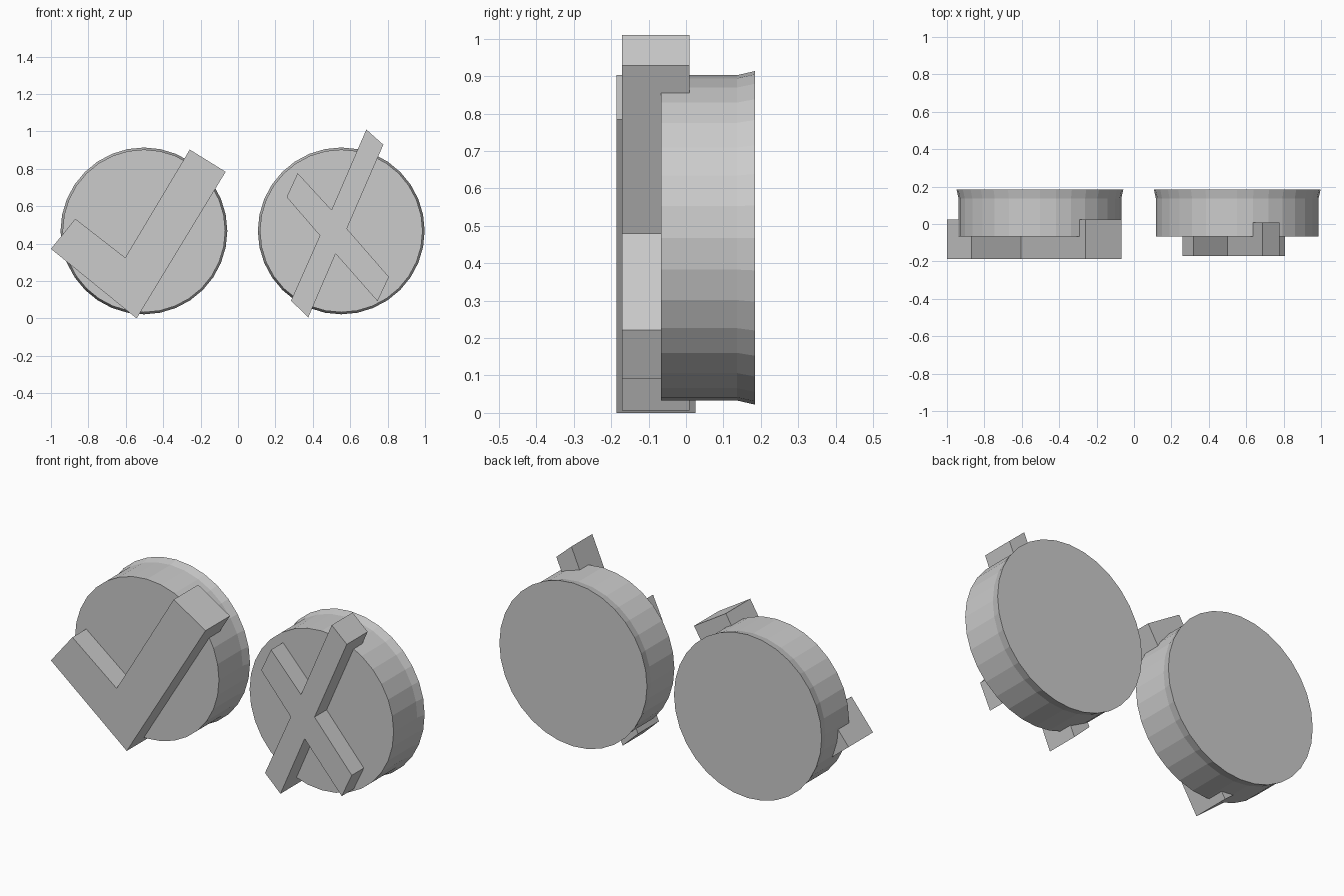
import bpy
import bmesh
from math import cos, sin, pi

cube = bpy.data.objects.get("Cube")
if cube:
    bpy.data.objects.remove(cube, do_unlink=True)

grey = bpy.data.materials.new("plain grey")
grey.use_nodes = True
GREY = (0.6, 0.6, 0.6, 1)
grey.diffuse_color = GREY
grey.node_tree.nodes["Principled BSDF"].inputs["Base Color"].default_value = GREY


def loft(name, rings):
    """Join equal-length closed rings of points and cap both ends."""
    bm = bmesh.new()
    loops = [[bm.verts.new(p) for p in ring] for ring in rings]
    n = len(loops[0])
    for a, b in zip(loops, loops[1:]):
        for i in range(n):
            j = (i + 1) % n
            bm.faces.new((a[i], a[j], b[j], b[i]))
    bm.faces.new(loops[0])
    bm.faces.new(loops[-1])
    bmesh.ops.recalc_face_normals(bm, faces=bm.faces)
    mesh = bpy.data.meshes.new(name)
    bm.to_mesh(mesh)
    bm.free()
    mesh.materials.append(grey)
    obj = bpy.data.objects.new(name, mesh)
    bpy.context.collection.objects.link(obj)
    return obj


def button(name, cx, cz=0.468, sides=32):
    # Round body with a rim flaring towards the back
    profile = [(0.435, -0.067), (0.435, 0.137), (0.446, 0.185)]
    angles = [2 * pi * i / sides for i in range(sides)]
    loft(name, [[(cx + r * cos(a), y, cz + r * sin(a)) for a in angles]
                for r, y in profile])


def symbol(name, outline, front, back):
    # Flat outline given thickness from front to back
    loft(name, [[(x, y, z) for x, z in outline] for y in (front, back)])


button("check_button", -0.503)
button("cross_button", 0.552)

symbol("check_mark", [(-1, 0.372), (-0.87, 0.533), (-0.603, 0.325),
                      (-0.258, 0.903), (-0.066, 0.784), (-0.542, 0)],
       -0.186, 0.025)

symbol("cross_mark", [(0.686, 1.01), (0.777, 0.929), (0.582, 0.48),
                      (0.807, 0.222), (0.746, 0.092), (0.522, 0.346),
                      (0.376, 0.006), (0.283, 0.095), (0.438, 0.443),
                      (0.26, 0.649), (0.319, 0.777), (0.5, 0.58)],
       -0.171, 0.009)
